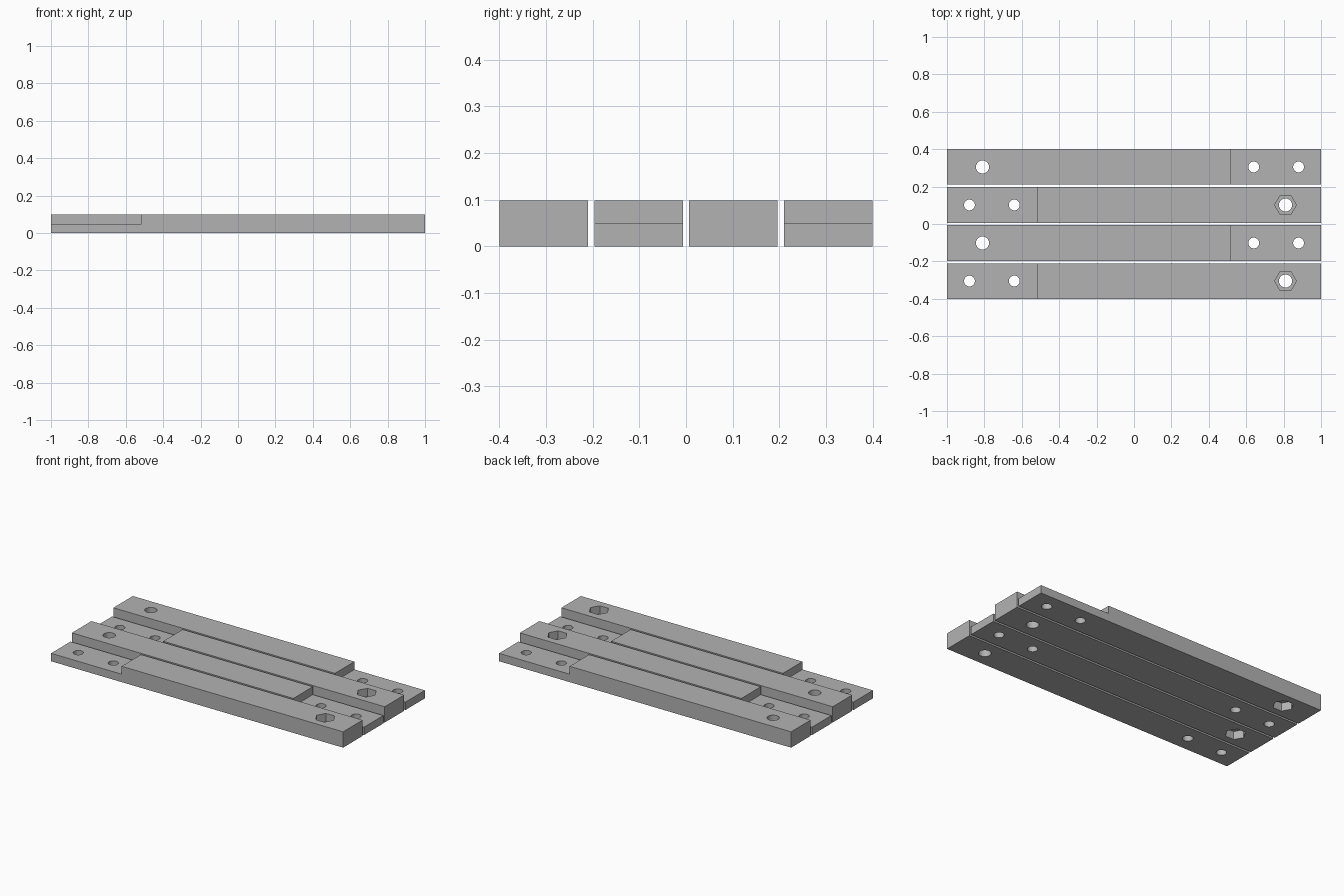
import bpy, bmesh, math
from mathutils import Matrix

if "Cube" in bpy.data.objects:
    bpy.data.objects.remove(bpy.data.objects["Cube"])

HEIGHT, STEP_Z, WIDTH, STEP_X = 0.098, 0.049, 0.19, -0.517
NUT_X, NUT_DEPTH = 0.81, 0.05

grey = bpy.data.materials.new("grey")
grey.diffuse_color = (0.45, 0.45, 0.45, 1)
grey.use_nodes = True
grey.node_tree.nodes["Principled BSDF"].inputs["Base Color"].default_value = grey.diffuse_color


def new_object(name, bm):
    bmesh.ops.recalc_face_normals(bm, faces=bm.faces[:])
    mesh = bpy.data.meshes.new(name)
    bm.to_mesh(mesh)
    bm.free()
    mesh.materials.append(grey)
    obj = bpy.data.objects.new(name, mesh)
    bpy.context.collection.objects.link(obj)
    return obj


def prism(name, x, y, z0, z1, radius, sides):
    """Upright cylinder or hexagon with its first corner on +x."""
    bm = bmesh.new()
    ring = [bm.verts.new((x + radius * math.cos(2 * math.pi * i / sides),
                          y + radius * math.sin(2 * math.pi * i / sides), z0))
            for i in range(sides)]
    face = bm.faces.new(ring)
    top = bmesh.ops.extrude_face_region(bm, geom=[face])["geom"]
    bmesh.ops.translate(bm, vec=(0, 0, z1 - z0),
                        verts=[v for v in top if isinstance(v, bmesh.types.BMVert)])
    return new_object(name, bm)


def stepped_bar(name, y, direction):
    """Bar with a half-lap end; direction -1 puts the lap at +x."""
    d = direction
    profile = [(-1, 0), (1, 0), (1, HEIGHT), (STEP_X, HEIGHT),
               (STEP_X, STEP_Z), (-1, STEP_Z)]
    bm = bmesh.new()
    face = bm.faces.new([bm.verts.new((d * x, y - WIDTH / 2, z)) for x, z in profile])
    side = bmesh.ops.extrude_face_region(bm, geom=[face])["geom"]
    bmesh.ops.translate(bm, vec=(0, WIDTH, 0),
                        verts=[v for v in side if isinstance(v, bmesh.types.BMVert)])
    bar = new_object(name, bm)

    # two screw holes in the lap, one bolt hole, one hexagonal nut pocket
    cutters = [prism("hole_cutter", d * x, y, -0.1, 0.2, r, 32)
               for x, r in ((-0.88, 0.029), (-0.64, 0.029), (NUT_X, 0.035))]
    z0, z1 = (HEIGHT - NUT_DEPTH, 0.2) if d > 0 else (-0.1, NUT_DEPTH)
    cutters.append(prism("nut_cutter", d * NUT_X, y, z0, z1, 0.058, 6))
    for cutter in cutters:
        mod = bar.modifiers.new("cut", 'BOOLEAN')
        mod.operation, mod.solver, mod.object = 'DIFFERENCE', 'EXACT', cutter

    # bake the cuts and discard the cutters
    graph = bpy.context.evaluated_depsgraph_get()
    baked = bpy.data.meshes.new_from_object(bar.evaluated_get(graph))
    bar.modifiers.clear()
    bar.data = baked
    for cutter in cutters:
        bpy.data.objects.remove(cutter)

    bpy.ops.object.select_all(action='DESELECT')
    bpy.context.view_layer.objects.active = bar
    bar.select_set(True)
    bpy.ops.object.shade_smooth_by_angle(angle=math.radians(30))


# four bars side by side, alternating ends
for i in range(4):
    kind = "nut_top_bar" if i % 2 == 0 else "nut_bottom_bar"
    stepped_bar(f"{kind}_{i // 2 + 1}", -0.305 + i * 0.61 / 3, 1 if i % 2 == 0 else -1)
